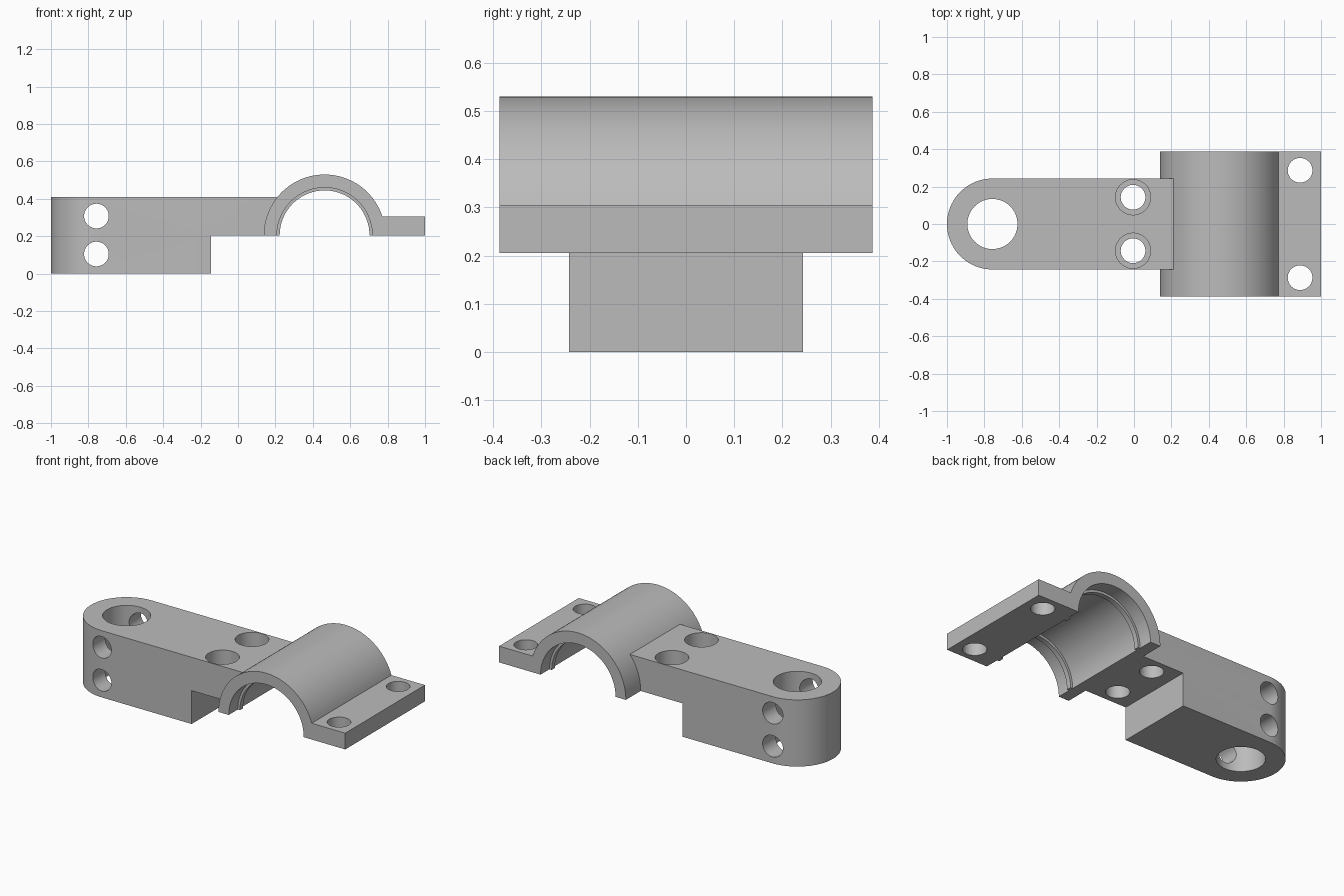
import bpy, bmesh
from math import pi, sin, cos
from mathutils import Matrix, Vector

if "Cube" in bpy.data.objects:
    bpy.data.objects.remove(bpy.data.objects["Cube"], do_unlink=True)

GREY = 0.5
metal = bpy.data.materials.new("plain_grey")
metal.use_nodes = True
metal.diffuse_color = (GREY, GREY, GREY, 1)
metal.node_tree.nodes["Principled BSDF"].inputs["Base Color"].default_value = (GREY, GREY, GREY, 1)

MID = 0.205            # parting plane height
TOP = 0.41             # top of the arm
AXIS = 0.463           # x of the tube clamp axis
R_OUT, R_IN, R_RIDGE = 0.325, 0.255, 0.24
ARM_HALF, ARCH_HALF = 0.243, 0.387
EYE_X = -0.757


def arc(cx, cy, r, start, end, steps):
    return [(cx + r * cos(start + (end - start) * i / steps),
             cy + r * sin(start + (end - start) * i / steps)) for i in range(steps + 1)]


def prism(name, outline, low, high, along="z"):
    """Extrude a flat outline along z, or an xz outline along y."""
    def place(p, h):
        return (p[0], p[1], h) if along == "z" else (p[0], h, p[1])
    bm = bmesh.new()
    face = bm.faces.new([bm.verts.new(place(p, low)) for p in outline])
    moved = bmesh.ops.extrude_face_region(bm, geom=[face])["geom"]
    shift = Vector(place((0, 0), high - low))
    bmesh.ops.translate(bm, vec=shift, verts=[v for v in moved if isinstance(v, bmesh.types.BMVert)])
    bmesh.ops.recalc_face_normals(bm, faces=bm.faces)
    mesh = bpy.data.meshes.new(name)
    bm.to_mesh(mesh)
    bm.free()
    mesh.materials.append(metal)
    obj = bpy.data.objects.new(name, mesh)
    bpy.context.collection.objects.link(obj)
    return obj


def cylinder(name, cx, cy, r, low, high, along="z"):
    return prism(name, arc(cx, cy, r, 0, 2 * pi, 64)[:-1], low, high, along)


def combine(target, tool, operation):
    """Apply a boolean and throw the tool away."""
    mod = target.modifiers.new("boolean", "BOOLEAN")
    mod.operation, mod.solver, mod.object = operation, "EXACT", tool
    bpy.context.view_layer.update()
    result = bpy.data.meshes.new_from_object(
        target.evaluated_get(bpy.context.evaluated_depsgraph_get()))
    target.modifiers.clear()
    target.data = result
    bpy.data.objects.remove(tool, do_unlink=True)


# Arm: rounded bar, stepped up underneath next to the clamp
body = prism("clamp_bracket",
             arc(EYE_X, 0, ARM_HALF, pi / 2, 3 * pi / 2, 48) + [(0.3, -ARM_HALF), (0.3, ARM_HALF)],
             0, TOP)
combine(body, prism("step", [(-0.145, -0.1), (0.5, -0.1), (0.5, MID), (-0.145, MID)],
                    -0.5, 0.5, "y"), "DIFFERENCE")
combine(body, cylinder("arm_relief", AXIS, MID, 0.29, -0.5, 0.5, "y"), "DIFFERENCE")

# Half-round clamp with its bolt flange
flange_top = 0.305
outer = [p for p in arc(AXIS, MID, R_OUT, pi, 0, 80) if p[0] < AXIS or p[1] > flange_top]
flange = [(AXIS + 0.309, flange_top), (1, flange_top), (1, MID)]
inner = arc(AXIS, MID, R_IN, 0, pi, 72)
combine(body, prism("arch", outer + flange + inner, -ARCH_HALF, ARCH_HALF, "y"), "UNION")

# Eye at the arm end, with two cross holes
combine(body, cylinder("eye", EYE_X, 0, 0.134, -0.1, 0.6), "DIFFERENCE")
for z in (0.105, 0.308):
    combine(body, cylinder("cross_hole", EYE_X, z, 0.066, -0.5, 0.5, "y"), "DIFFERENCE")

# Bolt holes: counterbored in the arm, plain in the flange
for side in (-1, 1):
    combine(body, cylinder("arm_bolt", -0.005, side * 0.143, 0.066, -0.1, 0.6), "DIFFERENCE")
    combine(body, cylinder("counterbore", -0.005, side * 0.143, 0.094, TOP - 0.1, 0.6), "DIFFERENCE")
    combine(body, cylinder("flange_bolt", 0.888, side * 0.287, 0.066, -0.1, 0.6), "DIFFERENCE")

# Thin gripping ridges inside the clamp
parts = [body]
for side, label in ((-1, "front"), (1, "back")):
    ring = arc(AXIS, MID, R_IN, 0, pi, 72) + arc(AXIS, MID, R_RIDGE, pi, 0, 72)
    y = side * 0.285
    parts.append(prism(label + "_grip_ridge", ring, y - 0.015, y + 0.015, "y"))

# Smooth curved walls, keep edges crisp
bpy.ops.object.select_all(action="DESELECT")
for obj in parts:
    obj.select_set(True)
bpy.context.view_layer.objects.active = body
bpy.ops.object.shade_smooth_by_angle(angle=pi / 6)
